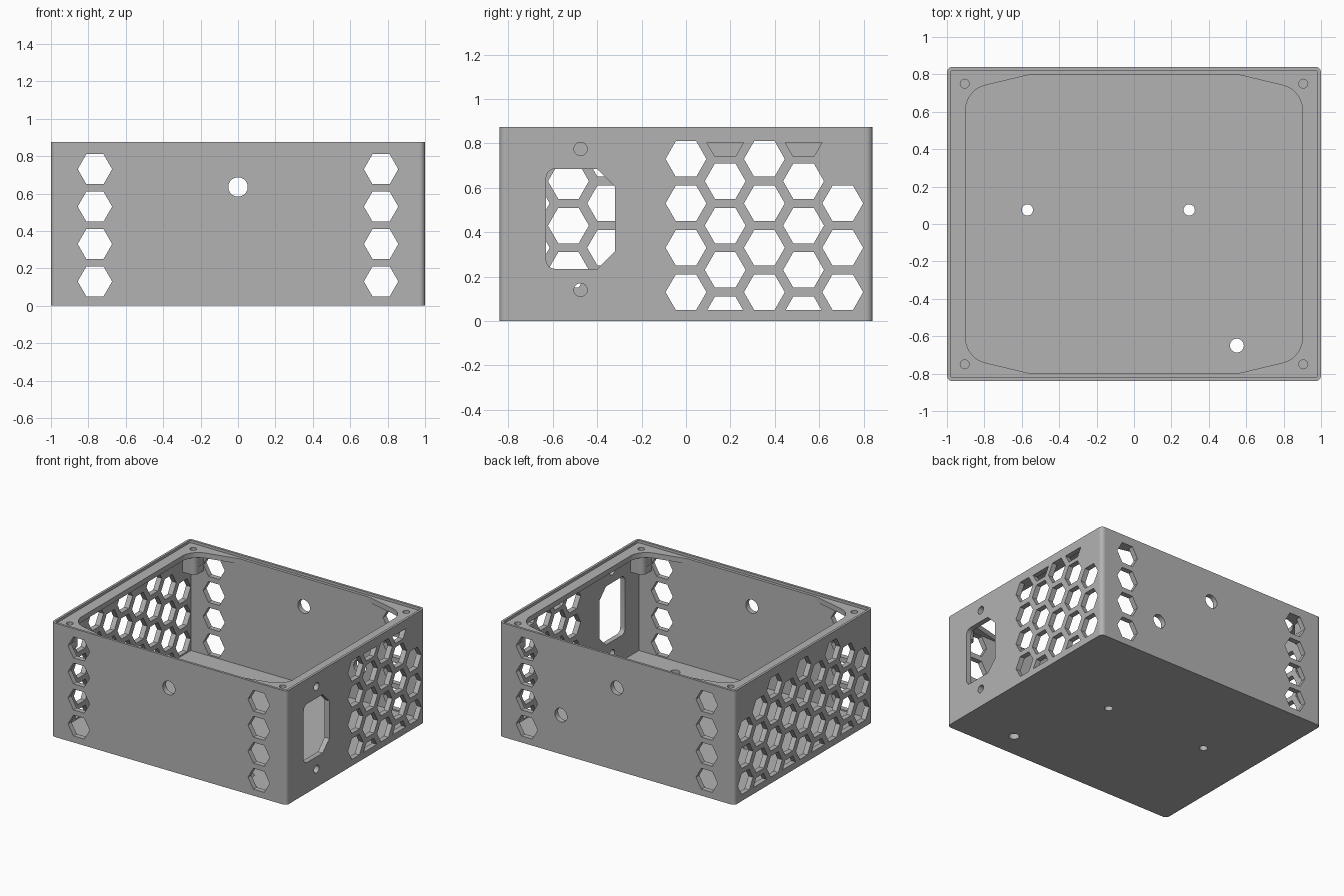
import bpy
import bmesh
from math import cos, sin, pi, radians
from mathutils import Vector

default = bpy.data.objects.get("Cube")
if default:
    bpy.data.objects.remove(default, do_unlink=True)

HEIGHT, WALL, LEDGE_Z = 0.875, 0.04, 0.855
HALF_X, HALF_Y = 1.0, 0.84
IN_X, IN_Y = HALF_X - WALL, HALF_Y - WALL

grey = bpy.data.materials.new("plain grey")
grey.use_nodes = True
grey.diffuse_color = (0.45, 0.45, 0.45, 1)
grey.node_tree.nodes["Principled BSDF"].inputs["Base Color"].default_value = grey.diffuse_color


# Profile helpers
def arc(cx, cy, r, start, end, steps=6):
    return [(cx + r * cos(start + (end - start) * i / steps),
             cy + r * sin(start + (end - start) * i / steps)) for i in range(steps + 1)]


def ring(cx, cy, r, sides=32):
    return [(cx + r * cos(2 * pi * i / sides), cy + r * sin(2 * pi * i / sides))
            for i in range(sides)]


def hexagon(cx, cy, low=None, high=None):
    """Flat-topped hexagon, optionally cut off below or above."""
    r, h = 0.092, 0.08
    if low is not None:
        w = r * (1 - (low - cy) / h / 2)
        return [(cx + w, low), (cx + r / 2, cy + h), (cx - r / 2, cy + h), (cx - w, low)]
    if high is not None:
        w = r * (1 - (cy - high) / h / 2)
        return [(cx - w, high), (cx - r / 2, cy - h), (cx + r / 2, cy - h), (cx + w, high)]
    return [(cx + r * cos(i * pi / 3), cy + h * sin(i * pi / 3) / sin(pi / 3)) for i in range(6)]


def four_corners(quarter):
    """Mirror a quarter outline, running from +x to +y, into a closed one."""
    back = quarter[::-1]
    return (quarter + [(-x, y) for x, y in back]
            + [(-x, -y) for x, y in quarter] + [(x, -y) for x, y in back])


def rounded(hx, hy, r):
    return four_corners(arc(hx - r, hy - r, r, 0, pi / 2))


# Prism and cutting helpers
PLACE = {"x": lambda u, v, d: Vector((d, u, v)),
         "y": lambda u, v, d: Vector((u, d, v)),
         "z": lambda u, v, d: Vector((u, v, d))}


def prisms(name, parts):
    """One object from (axis, outline, start, end) prisms."""
    bm = bmesh.new()
    for axis, outline, start, end in parts:
        put = PLACE[axis]
        a = [bm.verts.new(put(u, v, start)) for u, v in outline]
        b = [bm.verts.new(put(u, v, end)) for u, v in outline]
        bm.faces.new(a[::-1])
        bm.faces.new(b)
        for i in range(len(a)):
            j = (i + 1) % len(a)
            bm.faces.new((a[i], a[j], b[j], b[i]))
    bmesh.ops.recalc_face_normals(bm, faces=bm.faces)
    mesh = bpy.data.meshes.new(name)
    bm.to_mesh(mesh)
    bm.free()
    mesh.materials.append(grey)
    obj = bpy.data.objects.new(name, mesh)
    bpy.context.collection.objects.link(obj)
    return obj


def carve(target, parts):
    cutter = prisms("cutter", parts)
    cutter.hide_render = True
    mod = target.modifiers.new("cut", "BOOLEAN")
    mod.operation, mod.solver, mod.object = "DIFFERENCE", "EXACT", cutter
    bpy.context.view_layer.objects.active = target
    bpy.ops.object.modifier_apply(modifier=mod.name)
    bpy.data.objects.remove(cutter, do_unlink=True)


# Enclosure body
body = prisms("enclosure", [("z", rounded(HALF_X, HALF_Y, 0.03), 0, HEIGHT)])

# Cavity, narrowed around the corner bosses, then the rim opening and lid recess
cavity = four_corners([(IN_X, IN_Y)])
bossed = four_corners([(IN_X, 0.70)] + arc(0.895, 0.74, 0.04, -pi / 2, -pi)
                      + [(0.855, IN_Y)])
opening = four_corners([(0.90, 0.63)] + arc(0.765, 0.61, 0.135, radians(12), radians(78))
                       + [(0.55, IN_Y)])
carve(body, [("z", cavity, WALL, 0.68)])
carve(body, [("z", bossed, 0.66, 0.815)])
carve(body, [("z", opening, 0.80, 1)])
carve(body, [("z", rounded(HALF_X - 0.018, HALF_Y - 0.018, 0.015), LEDGE_Z, 1)])

# Lid screw holes and floor holes
holes = [("z", ring(sx * 0.905, sy * 0.75, 0.024), 0.72, 1) for sx in (-1, 1) for sy in (-1, 1)]
holes += [("z", ring(x, y, r), -0.1, 0.1)
          for x, y, r in ((-0.57, 0.075, 0.03), (0.295, 0.075, 0.03), (0.55, -0.65, 0.037))]

# Front and back vents, with the cable holes
ROWS = [0.13, 0.33, 0.53, 0.73]
for side in (-1, 1):
    span = (side * 0.75, side * 0.9)
    for x in (-0.765, 0.765):
        holes += [("y", hexagon(x, z), *span) for z in ROWS]
    holes.append(("y", ring(0, 0.635, 0.052), *span))
holes.append(("y", ring(0.475, 0.30, 0.052), 0.75, 0.9))

# Honeycomb vents on both sides
for side, first in ((1, 0), (-1, -4)):
    span = (side * 0.93, side * 1.1)
    for k in range(first, 5):
        y = k * 0.1765
        if k % 2:
            holes += [("x", hexagon(y, z + 0.1), *span) for z in ROWS[:3]]
            holes.append(("x", hexagon(y, 0.03, low=0.05), *span))
            if side > 0:
                holes.append(("x", hexagon(y, 0.82, high=0.805), *span))
        else:
            rows = ROWS[:3] if abs(k) == 4 else ROWS
            holes += [("x", hexagon(y, z), *span) for z in rows]

# Socket window with its two screw holes
window = ([(-0.40, 0.235), (-0.32, 0.315), (-0.32, 0.605), (-0.40, 0.685)]
          + arc(-0.59, 0.645, 0.04, pi / 2, pi) + arc(-0.59, 0.275, 0.04, pi, 1.5 * pi))
holes.append(("x", window, 0.93, 1.1))
holes += [("x", ring(-0.475, z, 0.03), 0.93, 1.1) for z in (0.14, 0.775)]
carve(body, holes)

# Smooth the small curved faces, keep the broad ones flat
bpy.ops.object.select_all(action="DESELECT")
body.select_set(True)
bpy.context.view_layer.objects.active = body
bpy.ops.object.shade_smooth_by_angle(angle=radians(30))
for face in body.data.polygons:
    if face.area > 0.04:
        face.use_smooth = False
